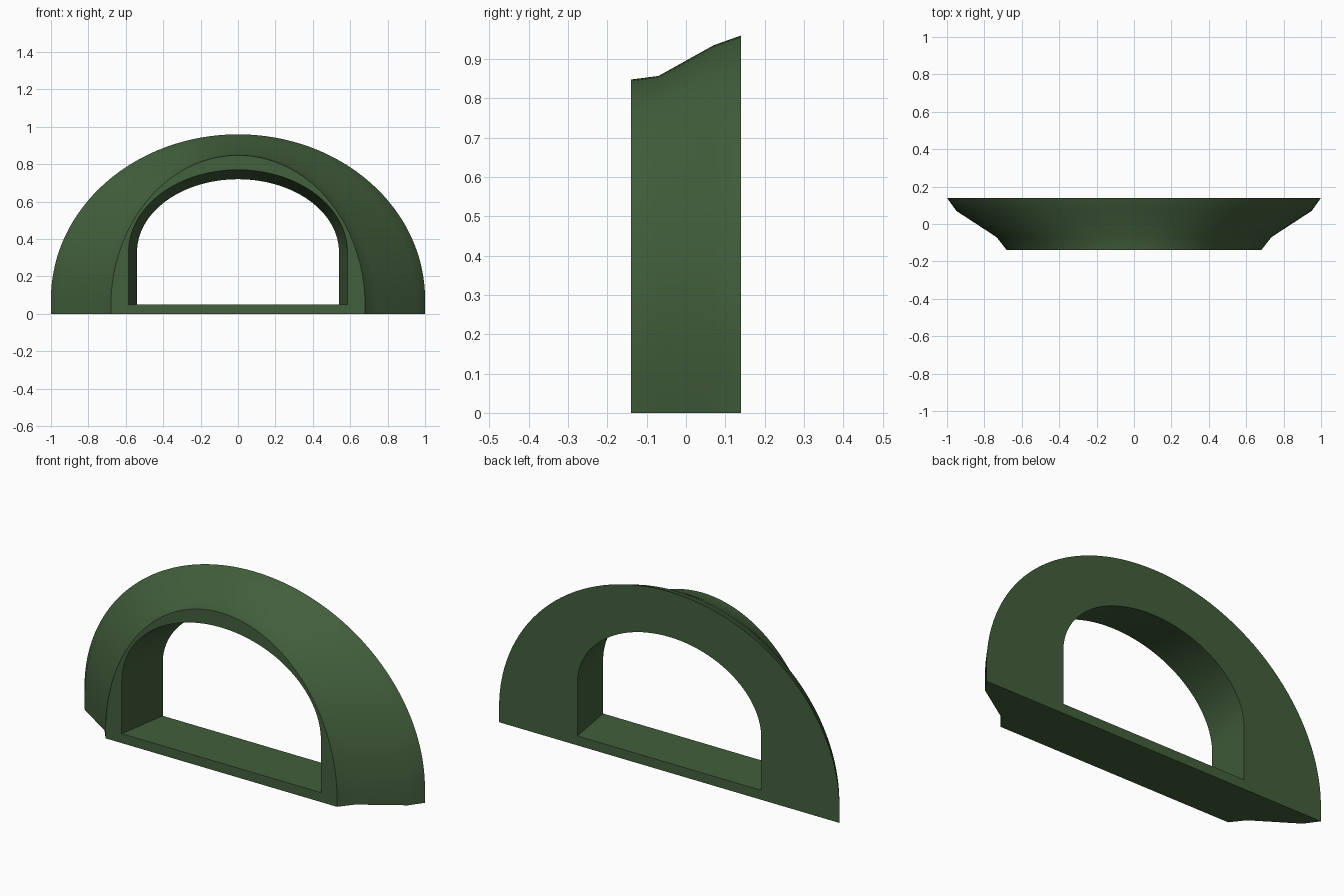
import bpy, bmesh
from math import sin, cos, pi, radians

cube = bpy.data.objects.get("Cube")
if cube:
    bpy.data.objects.remove(cube, do_unlink=True)

STEPS = 64

green = bpy.data.materials.new("dark green")
green.use_nodes = True
colour = (0.055, 0.115, 0.045, 1)
green.diffuse_color = colour
green.node_tree.nodes["Principled BSDF"].inputs["Base Color"].default_value = colour


def arch_ring(bm, y, half_width, top, spring, floor):
    """Closed loop: straight legs up to the spring line, then half an ellipse."""
    points = [(half_width, floor)]
    for i in range(STEPS + 1):
        a = pi * i / STEPS
        points.append((half_width * cos(a), spring + (top - spring) * sin(a)))
    points.append((-half_width, floor))
    return [bm.verts.new((x, y, z)) for x, z in points]


def loft(bm, rings):
    for a, b in zip(rings, rings[1:]):
        for i in range(len(a)):
            j = (i + 1) % len(a)
            bm.faces.new((a[i], a[j], b[j], b[i]))


def loop_edges(bm, ring):
    return [bm.edges.get((ring[i - 1], ring[i])) for i in range(len(ring))]


bm = bmesh.new()

# Flared outer shell, front to back
outer = [arch_ring(bm, y, w, top, spring, 0) for y, w, top, spring in (
    (-0.14, 0.68, 0.848, 0.04),
    (-0.07, 0.735, 0.857, 0.05),
    (0.07, 0.95, 0.935, 0.07),
    (0.14, 1.0, 0.96, 0.08))]
loft(bm, outer)

# Tapered opening
inner = [arch_ring(bm, -0.14, 0.585, 0.77, 0.33, 0.05),
         arch_ring(bm, 0.14, 0.54, 0.72, 0.33, 0.05)]
loft(bm, inner)

# Flat front and back faces around the opening
for outline, hole in ((outer[0], inner[0]), (outer[-1], inner[-1])):
    bmesh.ops.triangle_fill(bm, use_beauty=True,
                            edges=loop_edges(bm, outline) + loop_edges(bm, hole))

bmesh.ops.recalc_face_normals(bm, faces=bm.faces)
mesh = bpy.data.meshes.new("arch_frame")
bm.to_mesh(mesh)
bm.free()
mesh.materials.append(green)

arch = bpy.data.objects.new("arch_frame", mesh)
bpy.context.collection.objects.link(arch)
bpy.ops.object.select_all(action="DESELECT")
arch.select_set(True)
bpy.context.view_layer.objects.active = arch
bpy.ops.object.shade_smooth_by_angle(angle=radians(35))
